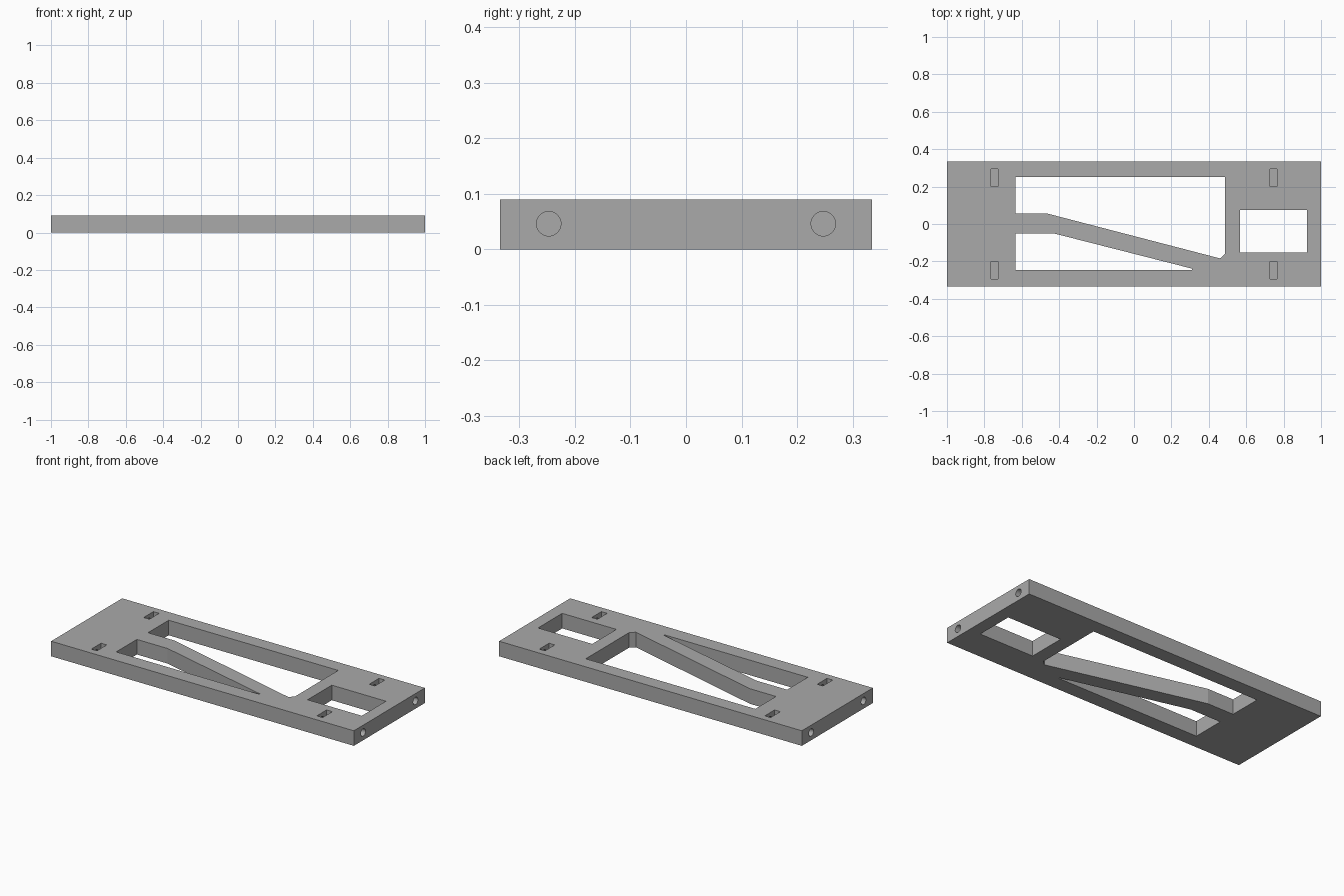
import bpy
import bmesh
import math

default_cube = bpy.data.objects.get("Cube")
if default_cube:
    bpy.data.objects.remove(default_cube, do_unlink=True)

THICK = 0.09
HALF_W = 0.335

grey = bpy.data.materials.new("plain_grey")
grey.use_nodes = True
grey.diffuse_color = (0.4, 0.4, 0.4, 1)
grey.node_tree.nodes["Principled BSDF"].inputs["Base Color"].default_value = (0.4, 0.4, 0.4, 1)


def prism(name, outline, low, high):
    """Extrude a counter-clockwise outline from low to high."""
    bm = bmesh.new()
    face = bm.faces.new([bm.verts.new((x, y, low)) for x, y in outline])
    grown = bmesh.ops.extrude_face_region(bm, geom=[face])
    top = [v for v in grown["geom"] if isinstance(v, bmesh.types.BMVert)]
    bmesh.ops.translate(bm, verts=top, vec=(0, 0, high - low))
    bmesh.ops.recalc_face_normals(bm, faces=bm.faces)
    mesh = bpy.data.meshes.new(name)
    bm.to_mesh(mesh)
    bm.free()
    mesh.materials.append(grey)
    obj = bpy.data.objects.new(name, mesh)
    bpy.context.collection.objects.link(obj)
    return obj


def rect(x0, x1, y0, y1):
    return [(x0, y0), (x1, y0), (x1, y1), (x0, y1)]


def cut(target, cutter):
    """Subtract the cutter from the target and discard it."""
    cutter.hide_render = True
    mod = target.modifiers.new("cut", "BOOLEAN")
    mod.operation = "DIFFERENCE"
    mod.solver = "EXACT"
    mod.object = cutter
    bpy.context.view_layer.objects.active = target
    bpy.ops.object.modifier_apply(modifier=mod.name)
    bpy.data.objects.remove(cutter, do_unlink=True)


# Flat base plate
plate = prism("frame_plate", rect(-1, 1, -HALF_W, HALF_W), 0, THICK)

# Through openings, leaving a bent diagonal strut between the large two
openings = {
    "upper_opening": [(-0.633, 0.055), (-0.46, 0.055), (0.46, -0.184),
                      (0.487, -0.16), (0.487, 0.25), (-0.633, 0.25)],
    "lower_opening": [(-0.633, -0.245), (0.31, -0.245), (0.312, -0.239),
                      (-0.43, -0.05), (-0.633, -0.05)],
    "square_opening": rect(0.567, 0.925, -0.153, 0.075),
}
for name, outline in openings.items():
    cut(plate, prism(name, outline, -0.1, THICK + 0.1))

# Blind nut slots, each met by a screw hole bored from the plate end
for sx in (-1, 1):
    for sy in (-1, 1):
        x, y = sx * 0.745, sy * 0.247
        cut(plate, prism("nut_slot", rect(x - 0.019, x + 0.019, y - 0.046, y + 0.046),
                         0.01, THICK + 0.1))
        bpy.ops.mesh.primitive_cylinder_add(
            vertices=48, radius=0.022, depth=0.4,
            location=(sx * 0.9, y, 0.046), rotation=(0, math.pi / 2, 0))
        bore = bpy.context.object
        bore.data.materials.append(grey)
        cut(plate, bore)

# Smooth bores, crisp plate edges
bpy.ops.object.select_all(action="DESELECT")
plate.select_set(True)
bpy.context.view_layer.objects.active = plate
bpy.ops.object.shade_smooth_by_angle(angle=math.radians(12))
